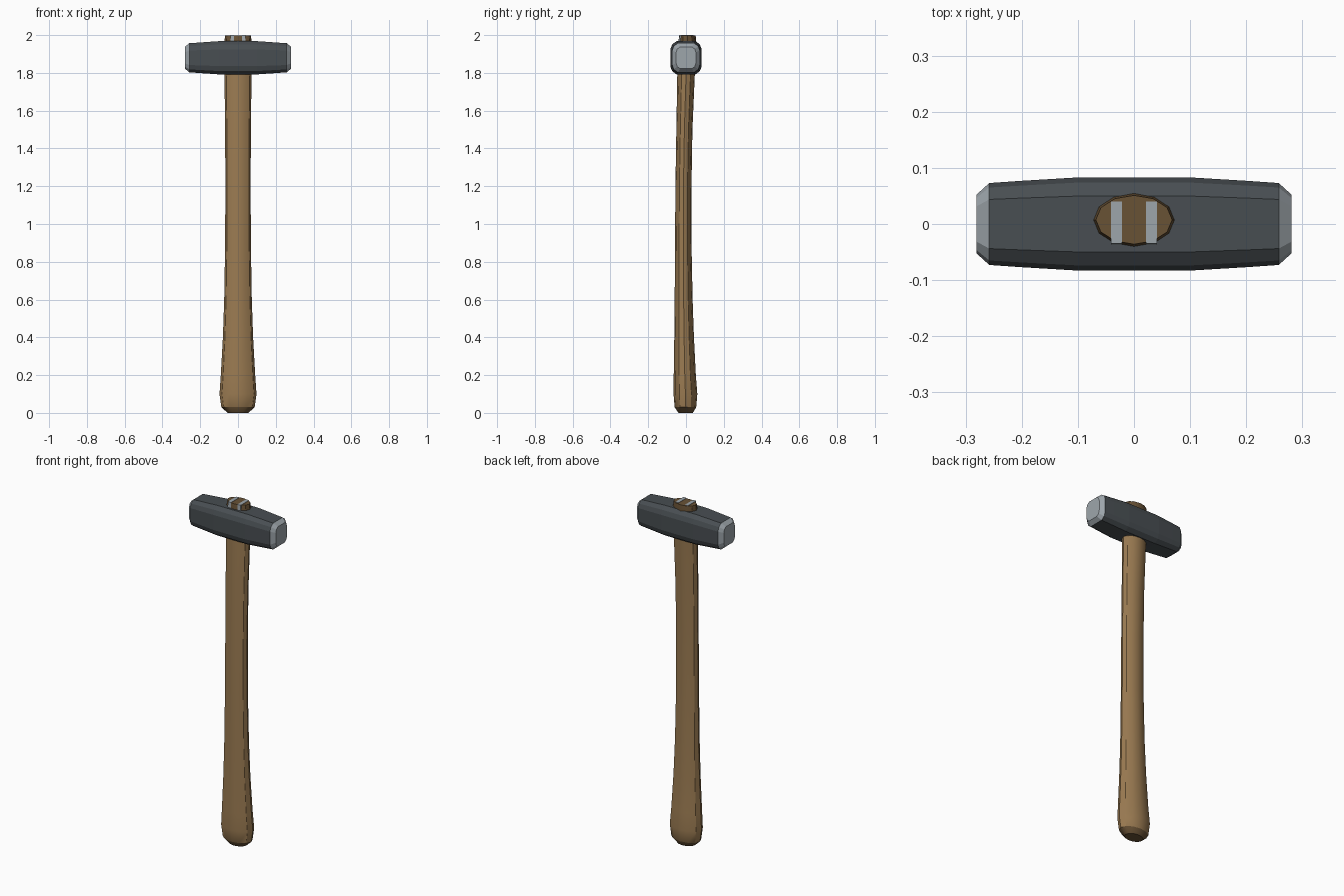
import bpy, bmesh, math

if "Cube" in bpy.data.objects:
    bpy.data.objects.remove(bpy.data.objects["Cube"], do_unlink=True)


def material(name, r, g, b):
    m = bpy.data.materials.new(name)
    m.use_nodes = True
    m.diffuse_color = (r, g, b, 1)
    m.node_tree.nodes["Principled BSDF"].inputs["Base Color"].default_value = (r, g, b, 1)
    return m


wood = material("wood", 0.33, 0.20, 0.085)
end_grain = material("end grain", 0.14, 0.084, 0.036)
iron = material("dark iron", 0.065, 0.076, 0.084)
steel = material("bare steel", 0.34, 0.38, 0.41)


def loft(name, rings, mats, pick):
    """Skin a list of matching rings, cap both ends, colour faces by rule."""
    bm = bmesh.new()
    loops = [[bm.verts.new(p) for p in ring] for ring in rings]
    for a, b in zip(loops, loops[1:]):
        for i in range(len(a)):
            j = (i + 1) % len(a)
            bm.faces.new((a[i], a[j], b[j], b[i]))
    bm.faces.new(loops[0][::-1])
    bm.faces.new(loops[-1])
    bmesh.ops.recalc_face_normals(bm, faces=bm.faces)
    for f in bm.faces:
        f.material_index = pick(f.calc_center_median())
    mesh = bpy.data.meshes.new(name)
    bm.to_mesh(mesh)
    bm.free()
    for m in mats:
        mesh.materials.append(m)
    obj = bpy.data.objects.new(name, mesh)
    bpy.context.collection.objects.link(obj)
    return obj


# Handle: gently curved oval sections (z, x radius, y front, y back)
sections = [
    (0.0, 0.055, -0.040, 0.036), (0.03, 0.088, -0.060, 0.054),
    (0.10, 0.098, -0.066, 0.060), (0.20, 0.091, -0.065, 0.052),
    (0.40, 0.080, -0.062, 0.042), (0.60, 0.073, -0.060, 0.035),
    (0.90, 0.068, -0.058, 0.029), (1.20, 0.067, -0.056, 0.029),
    (1.50, 0.068, -0.051, 0.034), (1.80, 0.072, -0.046, 0.047),
    (1.96, 0.073, -0.041, 0.055), (1.998, 0.068, -0.036, 0.051),
]


def oval(z, rx, front, back, sides=12):
    turn = [2 * math.pi * i / sides for i in range(sides)]
    return [(rx * math.cos(t), (front + back) / 2 + (back - front) / 2 * math.sin(t), z)
            for t in turn]


handle = loft("handle", [oval(*s) for s in sections], [wood, end_grain],
              lambda c: 1 if c.z < 0.03 or c.z > 1.96 else 0)
bpy.context.view_layer.objects.active = handle
handle.select_set(True)
bpy.ops.object.shade_smooth_by_angle(angle=math.radians(32))
handle.select_set(False)

# Hammer head: a rounded square section tapering to bevelled striking faces
corner = [(1.0, 0.50), (0.89, 0.80), (0.60, 1.0)]
outline = (corner + [(-y, z) for y, z in corner[::-1]]
           + [(-y, -z) for y, z in corner] + [(y, -z) for y, z in corner[::-1]])
half = [(0.10, 0.083, 0.088), (0.20, 0.077, 0.081),
        (0.258, 0.073, 0.077), (0.281, 0.052, 0.058)]
stations = [(-x, y, z) for x, y, z in half[::-1]] + half
loft("hammer_head",
     [[(x, y * ry, 1.88 + z * rz) for y, z in outline] for x, ry, rz in stations],
     [iron, steel], lambda c: 1 if abs(c.x) > 0.26 else 0)

# Pair of steel wedges driven into the top of the handle
for side, x in (("right", -0.031), ("left", 0.031)):
    rings = [[(x + sx * 0.01, y, z) for sx, y in
              ((-1, front), (1, front), (1, 0.04), (-1, 0.04))]
             for z, front in ((1.95, -0.038), (2.0, -0.035))]
    loft("wedge_" + side, rings, [steel], lambda c: 0)
